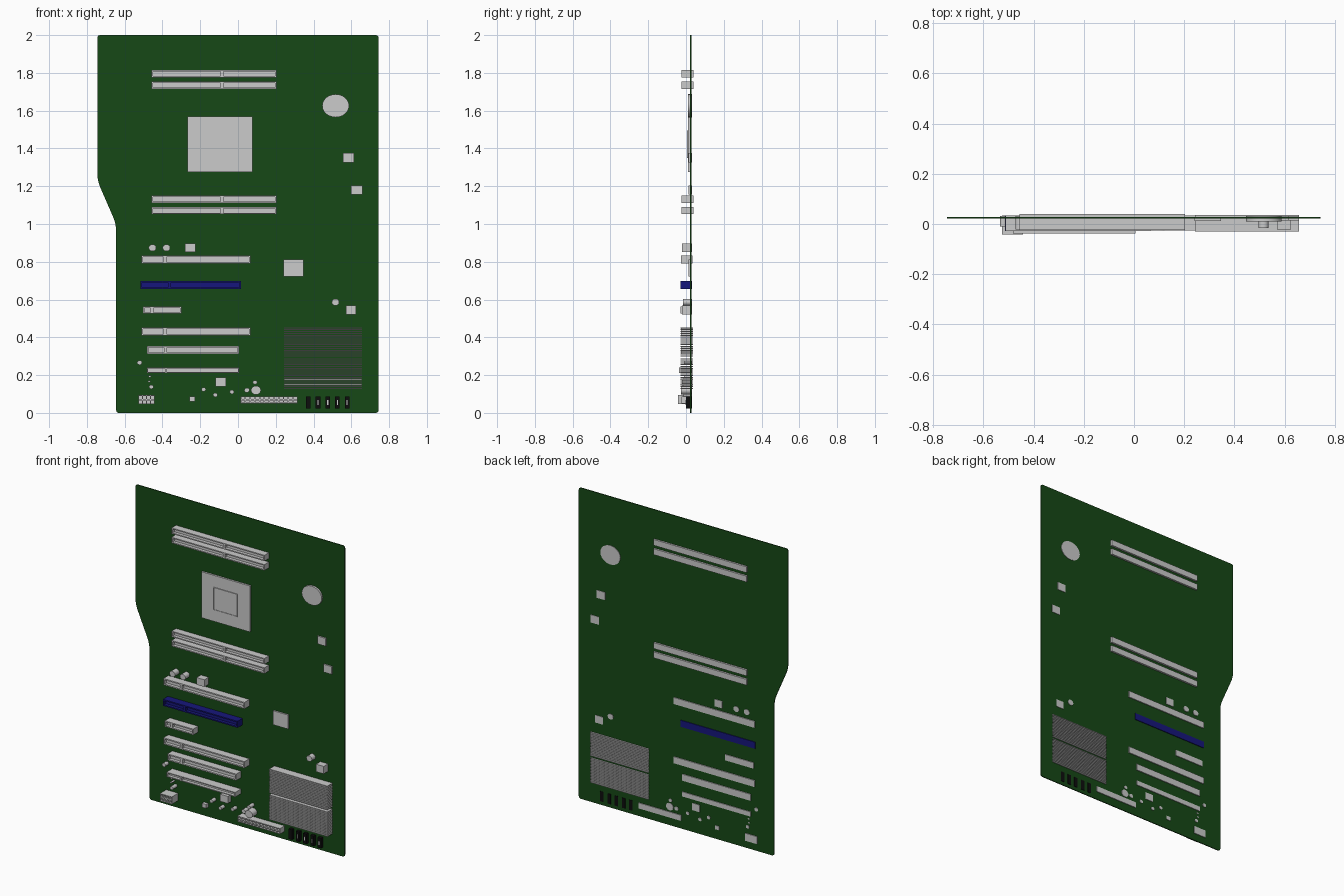
import bpy, bmesh, math
from mathutils import Matrix, Vector

if "Cube" in bpy.data.objects:
    bpy.data.objects.remove(bpy.data.objects["Cube"])


def material(name, rgb):
    m = bpy.data.materials.new(name)
    m.diffuse_color = (*rgb, 1)
    m.use_nodes = True
    m.node_tree.nodes["Principled BSDF"].inputs["Base Color"].default_value = m.diffuse_color
    return m


GREEN = material("board_green", (0.008, 0.066, 0.008))
BLUE = material("slot_blue", (0.008, 0.008, 0.2))
BLACK = material("header_black", (0.004, 0.004, 0.004))


def finish(name, bm, mat=None, smooth=False):
    bmesh.ops.recalc_face_normals(bm, faces=bm.faces)
    me = bpy.data.meshes.new(name)
    bm.to_mesh(me)
    bm.free()
    ob = bpy.data.objects.new(name, me)
    bpy.context.collection.objects.link(ob)
    if mat:
        me.materials.append(mat)
    if smooth:
        bpy.ops.object.select_all(action='DESELECT')
        ob.select_set(True)
        bpy.context.view_layer.objects.active = ob
        bpy.ops.object.shade_smooth_by_angle(angle=math.radians(35))
    return ob


def add_box(bm, x0, x1, y0, y1, z0, z1):
    mat = Matrix.Translation(((x0 + x1) / 2, (y0 + y1) / 2, (z0 + z1) / 2))
    mat = mat @ Matrix.Diagonal((x1 - x0, y1 - y0, z1 - z0, 1))
    bmesh.ops.create_cube(bm, size=1, matrix=mat)


def box(name, x, z, w, h, y0, y1, mat=None):
    bm = bmesh.new()
    add_box(bm, x - w / 2, x + w / 2, y0, y1, z - h / 2, z + h / 2)
    return finish(name, bm, mat)


def cylinder(name, x, z, rx, rz, y0, y1):
    bm = bmesh.new()
    mat = (Matrix.Translation((x, (y0 + y1) / 2, z)) @ Matrix.Diagonal((rx, 1, rz, 1))
           @ Matrix.Rotation(math.pi / 2, 4, 'X'))
    bmesh.ops.create_cone(bm, cap_ends=True, segments=24, radius1=1, radius2=1,
                          depth=y1 - y0, matrix=mat)
    return finish(name, bm, smooth=True)


def socket(name, x0, x1, z, h, y0, y1, cuts_x=(), cuts_z=(), rim=0.009, deep=0.02, mat=None):
    """Box whose front face is divided by the cuts and hollowed cell by cell."""
    bm = bmesh.new()
    add_box(bm, x0, x1, y0, y1, z - h / 2, z + h / 2)
    for co, no in [((c, 0, 0), (1, 0, 0)) for c in cuts_x] + [((0, 0, c), (0, 0, 1)) for c in cuts_z]:
        bmesh.ops.bisect_plane(bm, geom=bm.verts[:] + bm.edges[:] + bm.faces[:],
                               plane_co=co, plane_no=no)
    bm.normal_update()
    cells = [f for f in bm.faces if f.normal.y < -0.9]
    bmesh.ops.inset_individual(bm, faces=cells, thickness=rim, depth=0)
    for f in cells:
        new = bmesh.ops.extrude_face_region(bm, geom=[f])["geom"]
        bmesh.ops.translate(bm, vec=(0, deep, 0),
                            verts=[v for v in new if isinstance(v, bmesh.types.BMVert)])
        bm.faces.remove(f) if f.is_valid else None
    return finish(name, bm, mat)


# circuit board: outline with softened corners
outline = [(-0.745, 2), (0.744, 2), (0.744, 0), (-0.645, 0), (-0.645, 1.0), (-0.745, 1.23)]
radii = [0.016, 0.016, 0.016, 0.016, 0.04, 0.04]
pts = []
for i, (p, r) in enumerate(zip(outline, radii)):
    p = Vector(p)
    a = p + (Vector(outline[i - 1]) - p).normalized() * r
    b = p + (Vector(outline[(i + 1) % 6]) - p).normalized() * r
    for t in (0, 0.25, 0.5, 0.75, 1):
        pts.append((1 - t) ** 2 * a + 2 * t * (1 - t) * p + t * t * b)
bm = bmesh.new()
face = bm.faces.new([bm.verts.new((p.x, 0.022, p.y)) for p in pts])
ext = bmesh.ops.extrude_face_region(bm, geom=[face])["geom"]
bmesh.ops.translate(bm, vec=(0, 0.006, 0), verts=[v for v in ext if isinstance(v, bmesh.types.BMVert)])
finish("circuit_board", bm, GREEN)

# memory slots
for i, z in enumerate((1.795, 1.735, 1.131, 1.071)):
    socket(f"memory_slot_{i}", -0.457, 0.204, z, 0.038, -0.023, 0.04, [-0.085], rim=0.01)

# expansion slots: x0, x1, z, height, front y, back y, key x, colour
for i, (x0, x1, z, h, y0, y1, key, mat) in enumerate([
        (-0.512, 0.065, 0.811, 0.042, -0.027, 0.034, -0.387, None),
        (-0.515, 0.017, 0.677, 0.042, -0.028, 0.033, -0.363, BLUE),
        (-0.502, -0.299, 0.544, 0.038, -0.028, 0.033, -0.455, None),
        (-0.512, 0.065, 0.430, 0.042, -0.027, 0.034, -0.387, None),
        (-0.483, 0.006, 0.334, 0.042, -0.027, 0.034, -0.385, None),
        (-0.483, 0.006, 0.226, 0.030, -0.037, 0.033, -0.382, None)]):
    socket(f"expansion_slot_{i}", x0, x1, z, h, y0, y1, [key], rim=h * 0.27, mat=mat)

# processor with raised lid and shallow centre
box("processor_base", -0.095, 1.422, 0.344, 0.296, 0.01, 0.025)
socket("processor_lid", -0.18, -0.01, 1.422, 0.145, 0.005, 0.012, rim=0.004, deep=0.003)

# round cell battery and chips
cylinder("battery", 0.517, 1.626, 0.071, 0.061, 0.01, 0.031)
box("chipset", 0.294, 0.766, 0.106, 0.09, 0.012, 0.025)
for i, (x, z, w, h, y0) in enumerate([
        (0.585, 1.35, 0.06, 0.05, 0.013), (0.628, 1.18, 0.06, 0.05, 0.013),
        (0.598, 0.544, 0.055, 0.048, -0.022), (-0.252, 0.875, 0.055, 0.046, -0.022),
        (-0.092, 0.164, 0.055, 0.046, -0.012), (-0.242, 0.074, 0.03, 0.025, 0.0)]):
    box(f"chip_{i}", x, z, w, h, y0, 0.031)

# capacitors: x, z, radius, front y
for i, (x, z, r, y0) in enumerate([
        (-0.453, 0.874, 0.02, -0.022), (-0.379, 0.874, 0.02, -0.022), (0.516, 0.586, 0.02, -0.015),
        (-0.521, 0.266, 0.013, -0.01), (-0.467, 0.192, 0.006, -0.01), (-0.47, 0.167, 0.006, -0.01),
        (-0.459, 0.138, 0.012, -0.02), (-0.182, 0.124, 0.012, -0.012), (-0.12, 0.095, 0.012, -0.012),
        (-0.032, 0.111, 0.012, -0.012), (0.047, 0.12, 0.014, -0.012), (0.095, 0.12, 0.026, -0.026),
        (0.09, 0.162, 0.012, -0.02)]):
    cylinder(f"capacitor_{i}", x, z, r, r * 0.9, y0, 0.031)

# two stacks of cooling fins
for name, z0, z1, n in (("upper", 0.299, 0.453, 16), ("lower", 0.127, 0.287, 17)):
    bm = bmesh.new()
    for k in range(n):
        z = z0 + (z1 - z0 - 0.0055) * k / (n - 1)
        add_box(bm, 0.243, 0.657, -0.03, 0.036, z, z + 0.0055)
    finish(f"heatsink_fins_{name}", bm)

# power connectors with pin holes
for name, x0, x1, z, h, n, y0 in (("main", 0.014, 0.316, 0.069, 0.036, 12, -0.025),
                                  ("small", -0.527, -0.442, 0.07, 0.048, 4, -0.042)):
    cuts = [x0 + (x1 - x0) * k / n for k in range(1, n)]
    socket(f"power_connector_{name}", x0, x1, z, h, y0, 0.033, cuts, [z], rim=0.005, deep=0.025)

# black drive headers with pale contacts
for i in range(5):
    x = 0.372 + i * 0.0515
    box(f"drive_header_{i}", x, 0.055, 0.024, 0.064, 0.0, 0.031, BLACK)
    if i:
        box(f"header_contact_{i}", x, 0.055, 0.006, 0.024, -0.002, 0.002)
